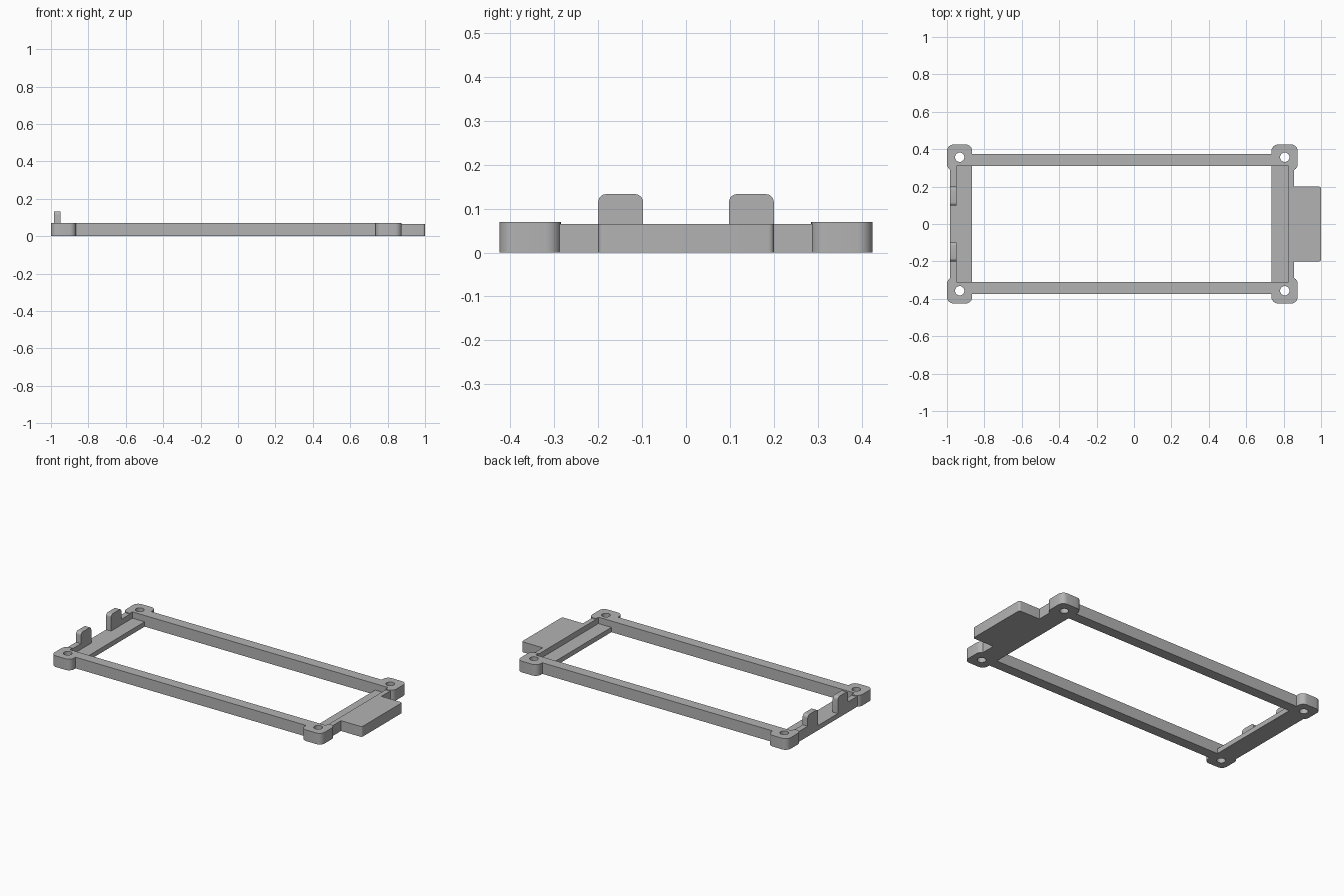
import bpy, bmesh, math

if "Cube" in bpy.data.objects:
    bpy.data.objects.remove(bpy.data.objects["Cube"])

grey = bpy.data.materials.new("plain grey")
grey.use_nodes = True
colour = (0.45, 0.45, 0.45, 1)
grey.diffuse_color = colour
grey.node_tree.nodes["Principled BSDF"].inputs["Base Color"].default_value = colour

TOP, WALL, FLOOR = 0.07, 0.065, 0.03
RAIL_IN, RAIL_OUT = 0.31, 0.375
POCKET = (-0.95, 0.825)      # ends of the recess that holds the board


def block(name, x, y, z, radius=0, axis=2):
    """Box between pairs of limits; edges along one axis may be rounded."""
    bm = bmesh.new()
    bmesh.ops.create_cube(bm, size=1)
    for v in bm.verts:
        v.co = [lim[0] if c < 0 else lim[1] for c, lim in zip(v.co, (x, y, z))]
    if radius:
        edges = [e for e in bm.edges
                 if abs((e.verts[0].co - e.verts[1].co).normalized()[axis]) > 0.9]
        bmesh.ops.bevel(bm, geom=edges, offset=radius, segments=6,
                        profile=0.5, affect='EDGES')
    return finish(name, bm)


def peg(name, x, y, radius):
    bm = bmesh.new()
    bmesh.ops.create_cone(bm, cap_ends=True, segments=32, radius1=radius,
                          radius2=radius, depth=0.4)
    bmesh.ops.translate(bm, verts=bm.verts, vec=(x, y, 0))
    return finish(name, bm)


def finish(name, bm):
    bmesh.ops.recalc_face_normals(bm, faces=bm.faces)
    mesh = bpy.data.meshes.new(name)
    bm.to_mesh(mesh)
    bm.free()
    mesh.materials.append(grey)
    obj = bpy.data.objects.new(name, mesh)
    bpy.context.collection.objects.link(obj)
    return obj


def combine(target, other, operation):
    """Apply a boolean and remove the helper."""
    mod = target.modifiers.new("join", 'BOOLEAN')
    mod.operation, mod.object, mod.solver = operation, other, 'EXACT'
    bpy.context.view_layer.objects.active = target
    bpy.ops.object.modifier_apply(modifier=mod.name)
    bpy.data.objects.remove(other)


# End walls and the connector shelf
frame = block("mounting_frame", (-0.985, -0.865), (-0.33, 0.33), (0, WALL))
parts = [
    block("right_wall", (0.735, 0.855), (-0.33, 0.33), (0, WALL)),
    block("shelf", (0.80, 1.0), (-0.2, 0.2), (0, WALL), 0.012),
]

# Long rails and rounded corner pads
for s in (-1, 1):
    rail = sorted((s * RAIL_IN, s * RAIL_OUT))
    pad = sorted((s * 0.285, s * 0.425))
    parts.append(block("rail", (-0.93, 0.80), rail, (0, TOP)))
    for x in ((-1.0, -0.865), (0.735, 0.875)):
        parts.append(block("pad", x, pad, (0, TOP), 0.035))
for part in parts:
    combine(frame, part, 'UNION')

# Board recess, inner window and the opening between the clips
combine(frame, block("recess", POCKET, (-RAIL_IN, RAIL_IN), (FLOOR, 0.3)), 'DIFFERENCE')
combine(frame, block("window", (-0.865, 0.735), (-RAIL_IN, RAIL_IN), (-0.1, 0.3)), 'DIFFERENCE')
combine(frame, block("port_gap", (-1.1, -0.94), (-0.1, 0.1), (FLOOR, 0.3)), 'DIFFERENCE')

# Screw holes
for x in (-0.932, 0.806):
    for y in (-0.357, 0.357):
        combine(frame, peg("hole", x, y, 0.025), 'DIFFERENCE')

# Upright clips with rounded top corners
clips = [block(name, (-0.985, POCKET[0]), y, (0.002, 0.133), 0.018, axis=0)
         for name, y in (("front_clip", (-0.2, -0.098)), ("back_clip", (0.098, 0.2)))]
for clip in clips:
    # Square off the buried lower corners
    for v in clip.data.vertices:
        if v.co.z < FLOOR:
            v.co.z = max(v.co.z, 0.022)

for obj in [frame] + clips:
    bpy.ops.object.select_all(action='DESELECT')
    obj.select_set(True)
    bpy.context.view_layer.objects.active = obj
    bpy.ops.object.shade_smooth_by_angle(angle=math.radians(30))
